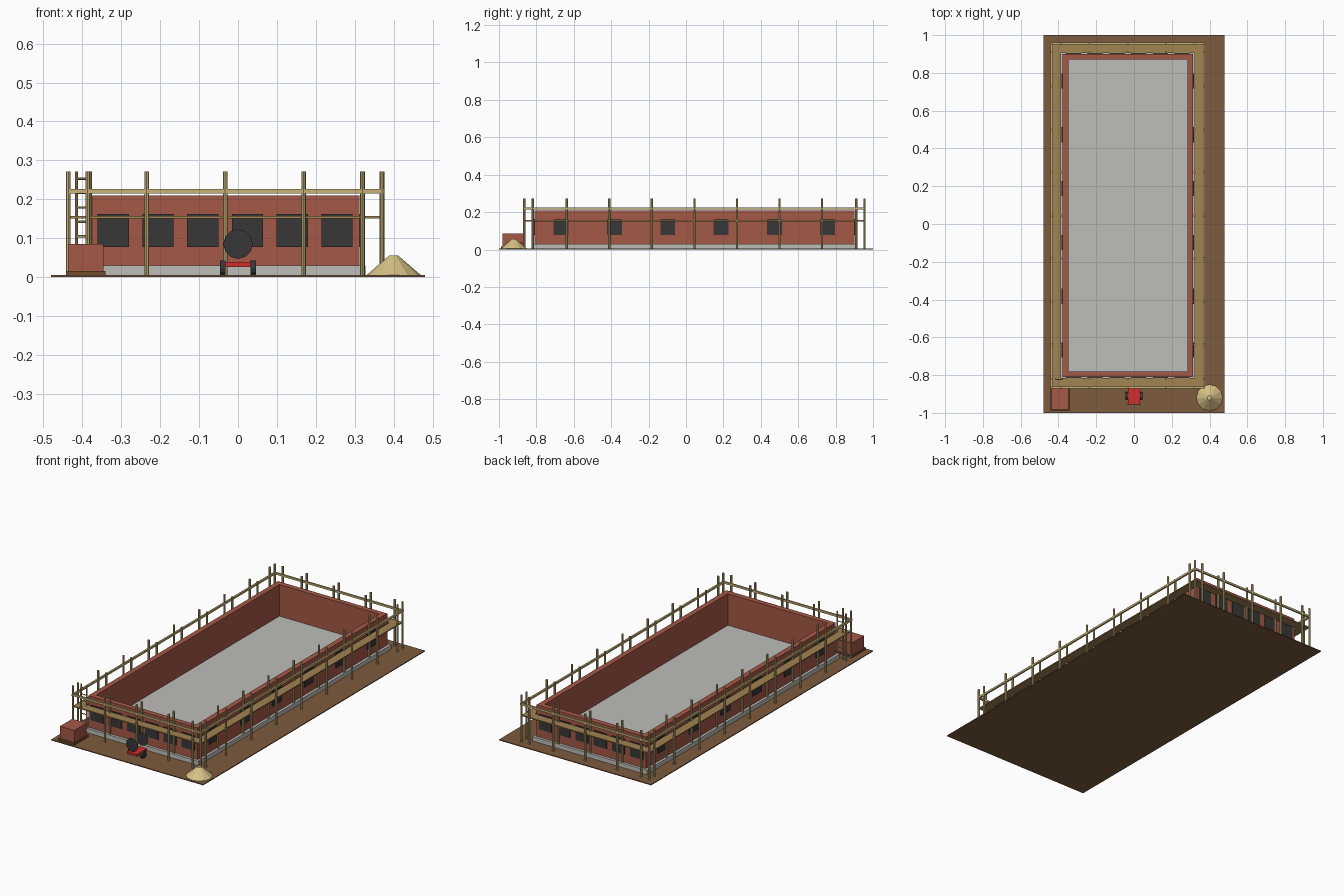
import bpy
import bmesh
import math
from mathutils import Matrix, Vector

cube = bpy.data.objects.get("Cube")
if cube:
    bpy.data.objects.remove(cube, do_unlink=True)


def material(name, r, g, b):
    color = [(c / 255) ** 2.2 for c in (r, g, b)] + [1]
    m = bpy.data.materials.new(name)
    m.use_nodes = True
    m.diffuse_color = color
    m.node_tree.nodes["Principled BSDF"].inputs["Base Color"].default_value = color
    return m


EARTH = material("earth brown", 125, 92, 64)
CONCRETE = material("concrete grey", 188, 188, 183)
BRICK = material("brick red", 163, 89, 72)
DARK = material("dark grey", 58, 58, 58)
POLE = material("pole wood", 200, 178, 120)
PLANK = material("plank wood", 160, 130, 82)
PALLET = material("pallet brown", 112, 78, 48)
RED = material("machine red", 208, 50, 46)
SAND = material("sand yellow", 214, 192, 132)


class Part:
    """Collects boxes and cylinders into one named mesh object."""

    def __init__(self, name, mat):
        self.name, self.mat, self.bm = name, mat, bmesh.new()

    def box(self, x0, x1, y0, y1, z0, z1):
        size = Matrix.Diagonal((x1 - x0, y1 - y0, z1 - z0, 1))
        mid = Matrix.Translation(((x0 + x1) / 2, (y0 + y1) / 2, (z0 + z1) / 2))
        bmesh.ops.create_cube(self.bm, size=1, matrix=mid @ size)

    def rod(self, a, b, r, sides=8, r_end=None):
        a, b = Vector(a), Vector(b)
        turn = (b - a).to_track_quat('Z', 'Y').to_matrix().to_4x4()
        bmesh.ops.create_cone(self.bm, cap_ends=True, segments=sides, radius1=r,
                              radius2=r if r_end is None else r_end,
                              depth=(b - a).length,
                              matrix=Matrix.Translation((a + b) / 2) @ turn)

    def done(self):
        mesh = bpy.data.meshes.new(self.name)
        self.bm.to_mesh(mesh)
        self.bm.free()
        mesh.materials.append(self.mat)
        obj = bpy.data.objects.new(self.name, mesh)
        bpy.context.collection.objects.link(obj)


def ring(part, hx, hy, width, z0, z1):
    """Rectangular frame around the building centre, measured to its outside."""
    for s in (-1, 1):
        ys = sorted((CY + s * hy, CY + s * (hy - width)))
        part.box(CX - hx, CX + hx, *ys, z0, z1)
        xs = sorted((CX + s * hx, CX + s * (hx - width)))
        part.box(*xs, CY - hy + width, CY + hy - width, z0, z1)


# Building centre, wall half sizes and levels
CX, CY = -0.033, 0.045
WX, WY = 0.345, 0.855
GROUND, FLOOR, WALL_TOP = 0.005, 0.03, 0.21

# Site ground and foundation
p = Part("ground", EARTH)
p.box(-0.48, 0.48, -1, 1, 0, GROUND)
p.done()
p = Part("foundation_slab", CONCRETE)
p.box(CX - WX - 0.015, CX + WX + 0.015, CY - WY - 0.015, CY + WY + 0.015, GROUND, FLOOR)
p.done()

# Open-topped brick walls
p = Part("walls", BRICK)
ring(p, WX, WY, 0.03, FLOOR, WALL_TOP)
p.done()

# Six window openings on each side
p = Part("windows", DARK)
W, T, Z0, Z1 = 0.04, 0.005, 0.077, 0.162
for i in range(6):
    x = CX + (i - 2.5) * 0.115
    y = CY + (i - 2.5) * 0.285
    for s in (-1, 1):
        p.box(x - W, x + W, *sorted((CY + s * WY, CY + s * (WY + T))), Z0, Z1)
        p.box(*sorted((CX + s * WX, CX + s * (WX + T))), y - W, y + W, Z0, Z1)
p.done()

# Scaffold: paired poles along every side
OX, OY = 0.403, 0.91
IX, IY = 0.353, 0.865
POLE_TOP = 0.272
spots = set()
for i in range(5):
    x = -OX + OX * i / 2
    spots.update((x, y) for y in (-OY, -IY, IY, OY))
for i in range(9):
    y = -OY + OY * i / 4
    spots.update((x, y) for x in (-OX, -IX, IX, OX))
p = Part("scaffold_poles", POLE)
for x, y in sorted(spots):
    p.rod((CX + x, CY + y, GROUND), (CX + x, CY + y, POLE_TOP), 0.006)
p.done()

# Scaffold guard rail and walkway planks
p = Part("guard_rails", POLE)
ring(p, OX + 0.005, OY + 0.005, 0.01, 0.215, 0.226)
p.done()
p = Part("walkway_planks", PLANK)
ring(p, OX, OY, 0.05, 0.151, 0.157)
p.done()

# Ladder at the front right corner
p = Part("ladder", POLE)
LX0, LX1, LY = -0.415, -0.379, -0.822
for x in (LX0, LX1):
    p.rod((x, LY, GROUND), (x, LY, POLE_TOP), 0.004)
for i in range(7):
    z = 0.031 + i * 0.037
    p.rod((LX0, LY, z), (LX1, LY, z), 0.003, 6)
p.done()

# Brick stack on its pallet
p = Part("pallet", PALLET)
p.box(-0.442, -0.34, -0.99, -0.862, GROUND, 0.016)
p.done()
p = Part("brick_stack", BRICK)
p.box(-0.437, -0.346, -0.982, -0.87, 0.016, 0.085)
p.done()

# Sand heap
p = Part("sand_heap", SAND)
p.rod((0.4, -0.92, GROUND), (0.4, -0.92, 0.055), 0.07, 12, 0.012)
p.done()

# Mixer: frame, wheels and drum end plates
MY = -0.91
p = Part("mixer_frame", RED)
p.box(-0.032, 0.032, MY - 0.045, MY + 0.045, 0.026, 0.039)
p.done()
p = Part("mixer_wheels", DARK)
for s in (-1, 1):
    p.rod((s * 0.032, MY, 0.023), (s * 0.046, MY, 0.023), 0.02, 12)
p.done()
p = Part("mixer_drum_plates", DARK)
for y in (MY - 0.045, MY + 0.044):
    p.rod((0, y, 0.085), (0, y + 0.001, 0.085), 0.038, 12)
p.done()
